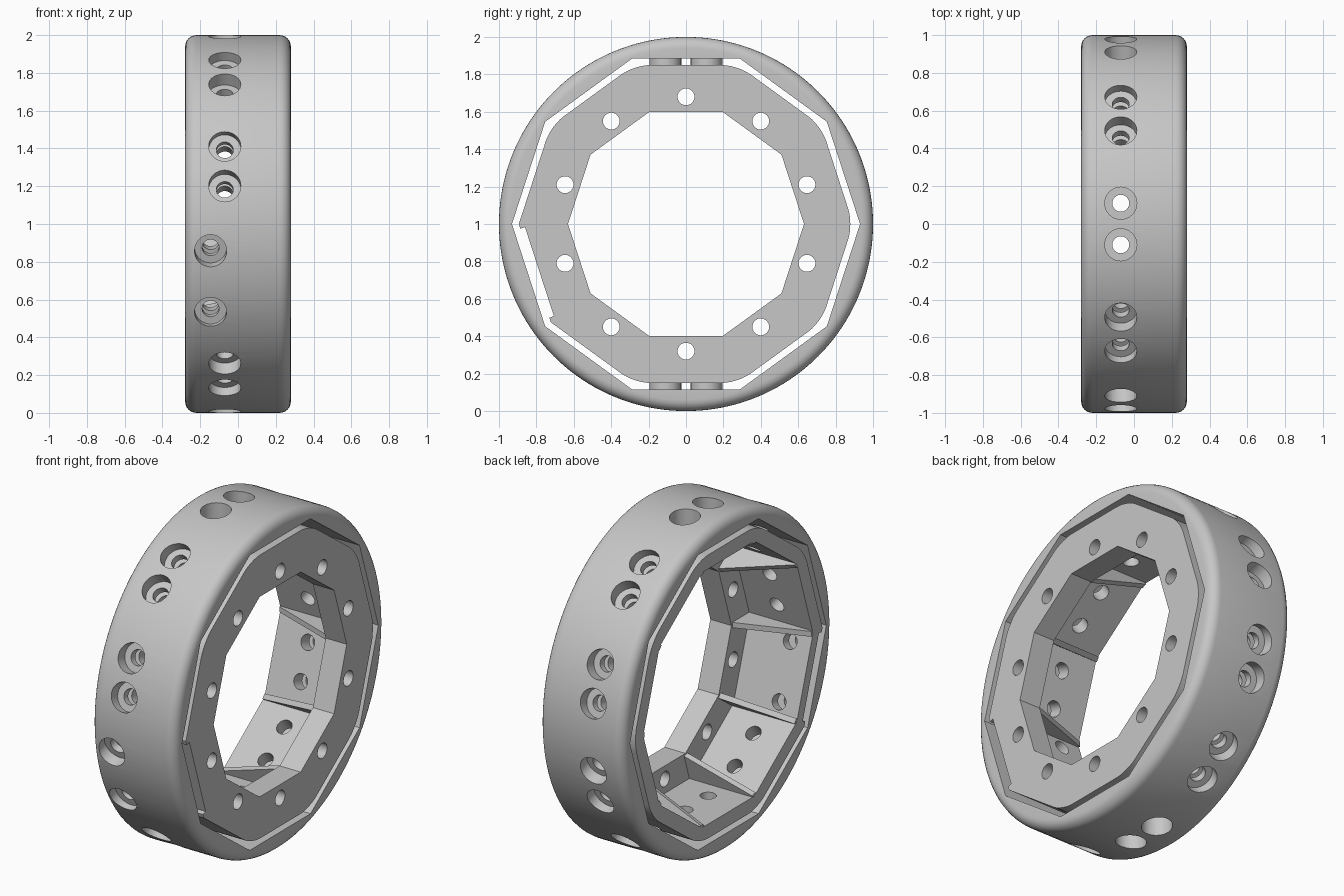
import bpy, bmesh, math
from mathutils import Matrix

cube = bpy.data.objects.get("Cube")
if cube:
    bpy.data.objects.remove(cube)

SIDES = 10
STEP = 2 * math.pi / SIDES
TO_CORNER = 1 / math.cos(STEP / 2)      # flat distance -> corner radius
LIFT = Matrix.Translation((0, 0, 1))
AXLE = LIFT @ Matrix(((0, 0, 1, 0), (1, 0, 0, 0), (0, 1, 0, 0), (0, 0, 0, 1)))
DOOR = 5                                # sector with the removable panel
SPACED = (2, 7)                         # top and bottom sectors, with spacers

grey = bpy.data.materials.new("light grey")
grey.use_nodes = True
grey.diffuse_color = (0.57, 0.57, 0.57, 1)
grey.node_tree.nodes["Principled BSDF"].inputs["Base Color"].default_value = grey.diffuse_color


def sector(i):
    """Frame whose z axis points out through the middle of side i."""
    return LIFT @ Matrix.Rotation((i + 0.5) * STEP - math.pi / 2, 4, 'X')


def lathe(bm, profile, n, matrix, loop=False):
    """Turn (height, radius) points round z; capped solid, or closed ring if loop."""
    rings = []
    for h, r in profile:
        rings.append([bm.verts.new(matrix @ Matrix.Rotation(2 * math.pi * k / n, 4, 'Z')
                                   @ Matrix.Translation((r, 0, h)).translation) for k in range(n)])
    pairs = list(zip(rings, rings[1:]))
    if loop:
        pairs.append((rings[-1], rings[0]))
    else:
        bm.faces.new(rings[0])
        bm.faces.new(rings[-1])
    for a, b in pairs:
        for k in range(n):
            j = (k + 1) % n
            bm.faces.new((a[k], a[j], b[j], b[k]))
    return rings


def finish(bm, name):
    bmesh.ops.recalc_face_normals(bm, faces=bm.faces)
    mesh = bpy.data.meshes.new(name)
    bm.to_mesh(mesh)
    bm.free()
    mesh.materials.append(grey)
    ob = bpy.data.objects.new(name, mesh)
    bpy.context.collection.objects.link(ob)
    return ob


def cut(ob, *cutters):
    for c in cutters:
        mod = ob.modifiers.new("cut", 'BOOLEAN')
        mod.operation, mod.solver, mod.object = 'DIFFERENCE', 'EXACT', c
    deps = bpy.context.evaluated_depsgraph_get()
    mesh = bpy.data.meshes.new_from_object(ob.evaluated_get(deps))
    ob.modifiers.clear()
    ob.data = mesh


# Cutter: stepped bolt holes, two per side, deeper where spacers sit
bm = bmesh.new()
for i in range(SIDES):
    x, gap = (-0.145, 0.17) if i == DOOR else (-0.07, 0.11)
    floor = 0.87 if i in SPACED else 0.928
    for side in (-1, 1):
        lathe(bm, [(0.70, 0.045), (floor, 0.045), (floor, 0.085), (1.1, 0.085)], 32,
              sector(i) @ Matrix.Translation((x, side * gap, 0)))
bolt_cutter = finish(bm, "bolt_hole_cutter")

# Cutter: axial holes through the flange
bm = bmesh.new()
for i in range(SIDES):
    lathe(bm, [(0.0, 0.045), (0.4, 0.045)], 32,
          sector(i) @ Matrix.Translation((0, 0, 0.68)) @ Matrix.Rotation(math.pi / 2, 4, 'Y'))
flange_cutter = finish(bm, "flange_hole_cutter")

# Cutter: shallow recess over the door side
bm = bmesh.new()
bmesh.ops.create_cube(bm, size=1, matrix=sector(DOOR) @ Matrix.Translation((0, 0, 0.874))
                      @ Matrix.Diagonal((1, 0.5, 0.1, 1)))
door_cutter = finish(bm, "door_recess_cutter")

# Cutter: ten-sided bore of the outer ring
bm = bmesh.new()
lathe(bm, [(-0.5, 0.885 * TO_CORNER), (0.5, 0.885 * TO_CORNER)], SIDES, AXLE)
bore_cutter = finish(bm, "bore_cutter")

# Outer ring with rounded shoulders
bm = bmesh.new()
FILLET = 0.06
arc = [k * math.pi / 12 for k in range(7)]
half = [(0.28 - FILLET + FILLET * math.cos(t), 1 - FILLET + FILLET * math.sin(t)) for t in arc]
lathe(bm, [(-h, r) for h, r in half] + half[::-1], 160, AXLE)
outer_ring = finish(bm, "outer_ring")
cut(outer_ring, bore_cutter, bolt_cutter)

# Inner drum with thick flange on its left side, corners rounded except at the door
bm = bmesh.new()
section = [(-0.28, 0.85), (0.28, 0.85), (0.28, 0.6), (0.14, 0.6), (0.14, 0.765), (-0.28, 0.765)]
rings = lathe(bm, [(h, r * TO_CORNER) for h, r in section], SIDES, AXLE, loop=True)
corners = [bm.edges.get((rings[0][k], rings[1][k])) for k in range(SIDES)
           if k not in (DOOR, DOOR + 1)]
bmesh.ops.bevel(bm, geom=corners, offset=0.085, segments=6, profile=0.5, affect='EDGES')
inner_drum = finish(bm, "inner_drum")
cut(inner_drum, bolt_cutter, flange_cutter, door_cutter)

# Triangular gussets at the drum corners
bm = bmesh.new()
for k in range(SIDES):
    turn = LIFT @ Matrix.Rotation(k * STEP - math.pi / 2, 4, 'X')
    outline = [(0.15, 0.636), (0.15, 0.82), (-0.279, 0.82), (-0.279, 0.79)]
    a, b = [[bm.verts.new(turn @ Matrix.Translation((x, y, r)).translation) for x, r in outline]
            for y in (-0.016, 0.016)]
    bm.faces.new(a)
    bm.faces.new(b[::-1])
    for j in range(4):
        n = (j + 1) % 4
        bm.faces.new((a[j], b[j], b[n], a[n]))
gussets = finish(bm, "gussets")

# Spacers between drum and ring at top and bottom
bm = bmesh.new()
for i in SPACED:
    for side in (-1, 1):
        lathe(bm, [(0.845, 0.085), (0.888, 0.085), (0.888, 0.045), (0.845, 0.045)], 32,
              sector(i) @ Matrix.Translation((-0.07, side * 0.11, 0)), loop=True)
spacers = finish(bm, "spacers")

for cutter in (bolt_cutter, flange_cutter, door_cutter, bore_cutter):
    bpy.data.objects.remove(cutter)

# Smooth curved faces, keep edges crisp
bpy.ops.object.select_all(action='DESELECT')
for ob in (outer_ring, inner_drum, gussets, spacers):
    ob.select_set(True)
bpy.context.view_layer.objects.active = outer_ring
bpy.ops.object.shade_smooth_by_angle(angle=math.radians(25))
